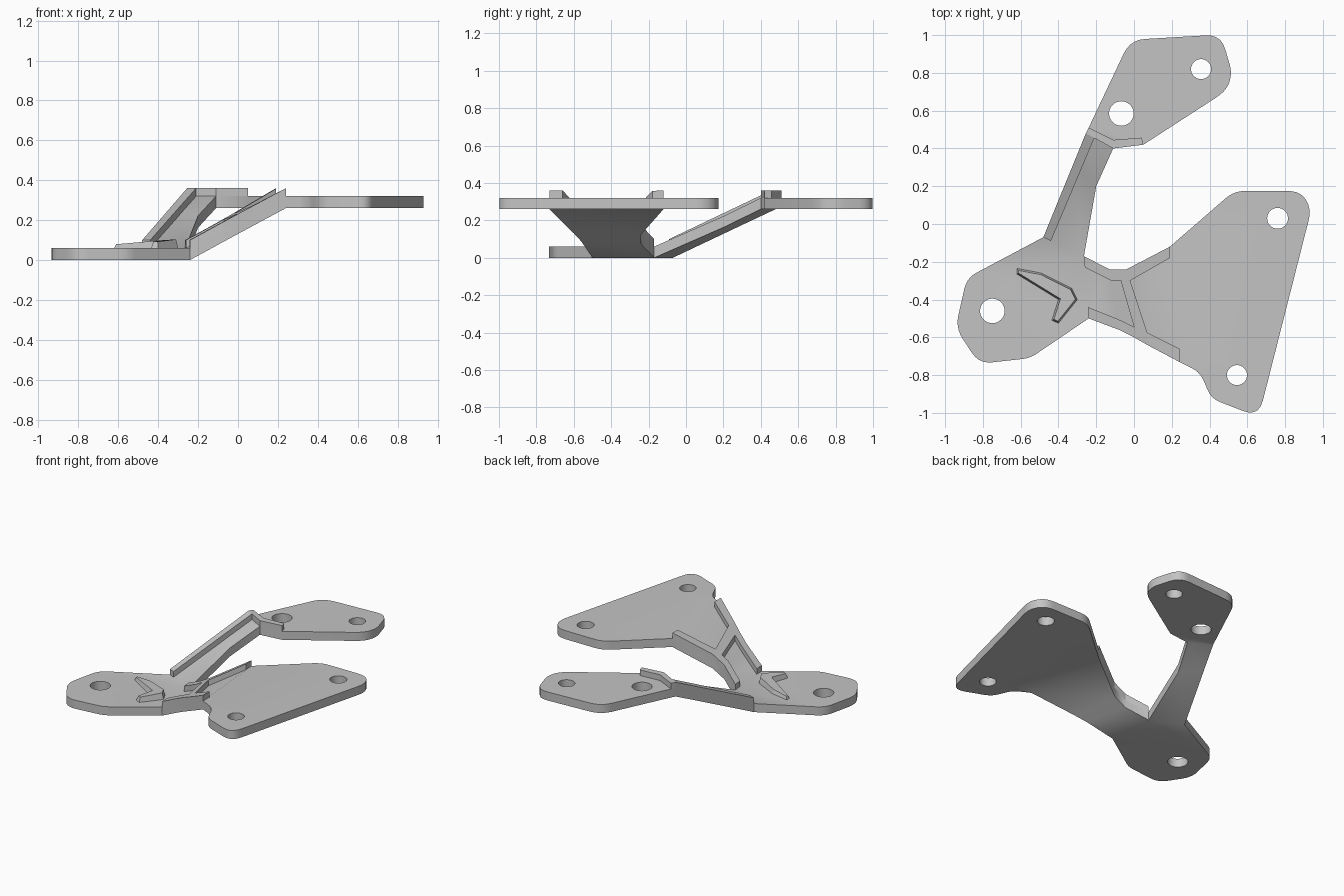
import bpy
import bmesh
from math import cos, sin, tau
from mathutils import Vector
from mathutils.geometry import tessellate_polygon

cube = bpy.data.objects.get("Cube")
if cube:
    bpy.data.objects.remove(cube, do_unlink=True)

THICK, LOW, RISE, RIB = 0.06, 0.06, 0.26, 0.04

shade = (0.55, 0.55, 0.55, 1)
grey = bpy.data.materials.new("plain grey")
grey.use_nodes = True
grey.diffuse_color = shade
grey.node_tree.nodes["Principled BSDF"].inputs["Base Color"].default_value = shade


def add_object(name, bm):
    mesh = bpy.data.meshes.new(name)
    bm.to_mesh(mesh)
    bm.free()
    mesh.materials.append(grey)
    obj = bpy.data.objects.new(name, mesh)
    bpy.context.collection.objects.link(obj)
    return obj


def rounded(corners):
    """Round each (x, y, cut) corner with a short curve."""
    pts, n = [], len(corners)
    for i, (x, y, cut) in enumerate(corners):
        p = Vector((x, y))
        if not cut:
            pts.append((x, y))
            continue
        to_a = Vector(corners[i - 1][:2]) - p
        to_b = Vector(corners[(i + 1) % n][:2]) - p
        a = p + to_a.normalized() * min(cut, to_a.length * 0.45)
        b = p + to_b.normalized() * min(cut, to_b.length * 0.45)
        for k in range(6):
            t = k / 5
            q = a * (1 - t) ** 2 + p * 2 * t * (1 - t) + b * t * t
            pts.append((q.x, q.y))
    return pts


def plate(outline, holes):
    """Triangles, anticlockwise, filling an outline around round (x, y, radius) holes."""
    loops = [outline]
    for x, y, r in holes:
        loops.append([(x + r * cos(tau * k / 32), y + r * sin(tau * k / 32)) for k in range(32)])
    flat = [p for loop in loops for p in loop]
    tris = []
    for tri in tessellate_polygon([[Vector((*p, 0)) for p in loop] for loop in loops]):
        a, b, c = (flat[i] for i in tri)
        area = (b[0] - a[0]) * (c[1] - a[1]) - (b[1] - a[1]) * (c[0] - a[0])
        tris.append([a, b, c] if area > 0 else [a, c, b])
    return tris


def ramp(a0, b0, a1, b1):
    """Height rule rising from fold line a0-b0 to fold line a1-b1."""
    def dist(p, a, b):
        d = (Vector(b) - Vector(a)).normalized()
        v = Vector(p) - Vector(a)
        return d.x * v.y - d.y * v.x

    def height(p):
        d0, d1 = dist(p, a0, b0), -dist(p, a1, b1)
        return LOW + RISE * min(1, max(0, d0 / (d0 + d1)))
    return height


def strip(side_a, side_b):
    """Quads between two edges of equal point count."""
    return [[side_a[i], side_a[i + 1], side_b[i + 1], side_b[i]]
            for i in range(len(side_a) - 1)]


def solid(name, patches, below, above):
    """Closed body from joined (polygon, height rule) patches."""
    bm = bmesh.new()
    verts, edges = {}, set()

    def key(p):
        return round(p[0], 4), round(p[1], 4)

    for poly, height in patches:
        for p in poly:
            if key(p) not in verts:
                z = height(p)
                verts[key(p)] = (bm.verts.new((*p, z - below)), bm.verts.new((*p, z + above)))
        ring = [verts[key(p)] for p in poly]
        bm.faces.new([v[1] for v in ring])
        bm.faces.new([v[0] for v in reversed(ring)])
        edges.update((key(p), key(poly[(i + 1) % len(poly)])) for i, p in enumerate(poly))
    for a, b in edges:
        if (b, a) not in edges:
            bm.faces.new([verts[a][0], verts[b][0], verts[b][1], verts[a][1]])
    return add_object(name, bm)


def flat_low(p):
    return LOW


def flat_high(p):
    return LOW + RISE


# Fold lines where the bridges meet the plates
front_low, inner_low, back_low = (-0.24, -0.5), (-0.265, -0.17), (-0.48, -0.07)
front_high, side_high = (0.24, -0.73), (0.19, -0.12)
back_high_l, back_high_r = (-0.255, 0.48), (-0.11, 0.4)
side_rise = ramp(inner_low, front_low, side_high, front_high)
back_rise = ramp(inner_low, back_low, back_high_r, back_high_l)

# Plates with bolt holes
low_plate = plate(rounded([(*front_low, 0), (*inner_low, 0), (*back_low, 0),
                           (-0.885, -0.285, 0.06), (-0.945, -0.55, 0.07),
                           (-0.82, -0.74, 0.07), (-0.55, -0.71, 0.04)]),
                  [(-0.75, -0.46, 0.065)])
side_plate = plate(rounded([(*side_high, 0), (*front_high, 0), (0.35, -0.785, 0.05),
                            (0.41, -0.925, 0.05), (0.66, -1.022, 0.09), (0.94, 0.08, 0.07),
                            (0.88, 0.175, 0.07), (0.53, 0.175, 0.06)]),
                   [(0.76, 0.03, 0.055), (0.545, -0.8, 0.053)])
back_plate = plate(rounded([(*back_high_l, 0), (*back_high_r, 0), (0.05, 0.42, 0),
                            (0.49, 0.705, 0.07), (0.52, 0.8, 0.05), (0.46, 1.003, 0.08),
                            (-0.02, 0.975, 0.08), (-0.24, 0.51, 0)]),
                   [(-0.067, 0.585, 0.065), (0.355, 0.82, 0.053)])

# Bridge edges
side_front = [front_low, (-0.08, -0.56), (0, -0.6), front_high]
side_back = [inner_low, (-0.13, -0.24), (-0.04, -0.24), side_high]
back_left = [back_low, (-0.32, 0.32), back_high_l]
back_right = [inner_low, (-0.2, 0.2), back_high_r]

# One-piece bracket body
patches = [(t, flat_low) for t in low_plate]
patches += [(t, flat_high) for t in side_plate + back_plate]
patches += [(q, side_rise) for q in strip(side_front, side_back)]
patches += [(q, back_rise) for q in strip(back_right, back_left)]
body = solid("bracket_body", patches, THICK, 0)
bpy.ops.object.select_all(action='DESELECT')
body.select_set(True)
bpy.context.view_layer.objects.active = body
bpy.ops.object.shade_smooth_by_angle()
weighted = body.modifiers.new("even shading", 'WEIGHTED_NORMAL')
weighted.keep_sharp = True

# Raised ribs on the side bridge: front edge, back edge and the tie between them
front_outer = [front_low, (-0.08, -0.56), (0, -0.6), (0.07, -0.64), front_high]
front_inner = [(-0.243, -0.44), (-0.08, -0.506), (0, -0.545), (0.07, -0.575), (0.24, -0.66)]
back_inner = [(-0.26, -0.23), (-0.12, -0.3), (-0.07, -0.3), (-0.02, -0.3), (0.19, -0.18)]
back_outer = [inner_low, (-0.13, -0.24), (-0.08, -0.24), (-0.04, -0.24), side_high]
tie = [front_inner[2], front_inner[3], back_inner[3], back_inner[2]]
rib_polys = strip(front_outer, front_inner) + strip(back_inner, back_outer) + [tie]
solid("side_bridge_ribs", [(q, side_rise) for q in rib_polys], 0.005, RIB)

# Raised rib on the back bridge, turning across the plate
rib_polys = [[(-0.44, -0.09), (-0.21, 0.455), back_high_l, back_low],
             [(-0.21, 0.455), back_high_r, (-0.11, 0.445), (-0.24, 0.51), back_high_l],
             [back_high_r, (0.05, 0.42), (0.04, 0.457), (-0.11, 0.445)]]
solid("back_bridge_rib", [(q, back_rise) for q in rib_polys], 0.005, RIB)

# Raised hook-shaped rib on the low plate
bm = bmesh.new()
hook = [(-0.62, -0.235), (-0.62, -0.265), (-0.4, -0.4), (-0.435, -0.51),
        (-0.4, -0.525), (-0.3, -0.4), (-0.33, -0.34), (-0.49, -0.26)]
face = bm.faces.new([bm.verts.new((x, y, LOW)) for x, y in hook])
bm.normal_update()
bmesh.ops.inset_region(bm, faces=[face], thickness=0.009, use_boundary=True,
                       use_even_offset=True)
for v in face.verts:
    v.co.z = 0.105 - 0.08 * (v.co.xy - Vector((-0.31, -0.38))).length
add_object("hook_rib", bm)
